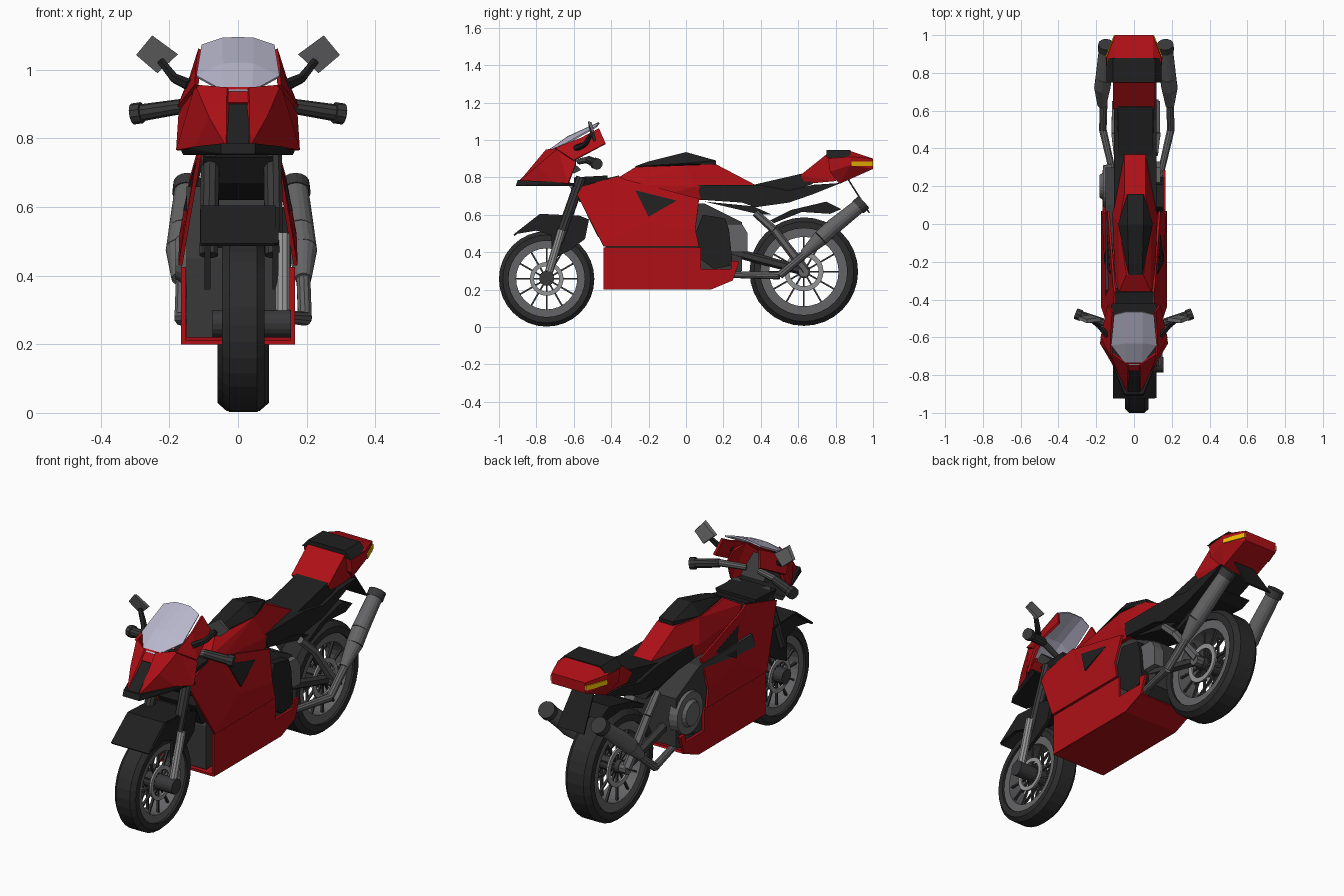
import bpy, bmesh, math
from mathutils import Vector, Matrix


def mat(name, col):
    m = bpy.data.materials.new(name)
    m.diffuse_color = (*col, 1)
    return m


RED = mat("red_paint", (0.42, 0.005, 0.008))
BLACK = mat("black_plastic", (0.014, 0.014, 0.014))
DARK = mat("dark_metal", (0.04, 0.04, 0.042))
TYRE = mat("rubber", (0.025, 0.025, 0.025))
METAL = mat("grey_metal", (0.13, 0.13, 0.135))
LIGHT = mat("light_metal", (0.3, 0.3, 0.3))
GLASS = mat("screen_glass", (0.48, 0.47, 0.6))
AMBER = mat("amber", (0.85, 0.5, 0.0))


def finish(name, bm, m, mirror=False, thick=0, cx=0):
    if mirror:
        geo = bmesh.ops.duplicate(bm, geom=bm.verts[:] + bm.edges[:] + bm.faces[:])["geom"]
        vs = [g for g in geo if isinstance(g, bmesh.types.BMVert)]
        for v in vs:
            v.co.x = 2 * cx - v.co.x
        bmesh.ops.reverse_faces(bm, faces=[g for g in geo if isinstance(g, bmesh.types.BMFace)])
        bmesh.ops.remove_doubles(bm, verts=bm.verts, dist=1e-4)
    bmesh.ops.recalc_face_normals(bm, faces=bm.faces)
    me = bpy.data.meshes.new(name)
    bm.to_mesh(me)
    bm.free()
    me.materials.append(m)
    ob = bpy.data.objects.new(name, me)
    bpy.context.collection.objects.link(ob)
    if thick:
        s = ob.modifiers.new("thickness", "SOLIDIFY")
        s.thickness = thick
        s.offset = 0
    return ob


def hull(name, pts, m, sym=True, mirror=False, cx=0):
    """Convex solid; sym reflects the points first."""
    bm = bmesh.new()
    for x, y, z in pts:
        bm.verts.new((x, y, z))
        if sym:
            bm.verts.new((2 * cx - x, y, z))
    r = bmesh.ops.convex_hull(bm, input=bm.verts)
    junk = [v for v in bm.verts if not v.link_faces]
    bmesh.ops.delete(bm, geom=junk, context="VERTS")
    return finish(name, bm, m, mirror, cx=cx)


def prism(name, yz, x0, x1, m, mirror=False, cx=0):
    bm = bmesh.new()
    f = bm.faces.new([bm.verts.new((x0, y, z)) for y, z in yz])
    r = bmesh.ops.extrude_face_region(bm, geom=[f])
    for v in r["geom"]:
        if isinstance(v, bmesh.types.BMVert):
            v.co.x = x1
    return finish(name, bm, m, mirror, cx=cx)


def shell(name, pts, faces, m, thick=0.012, mirror=True):
    bm = bmesh.new()
    vs = [bm.verts.new(p) for p in pts]
    for f in faces:
        bm.faces.new([vs[i] for i in f])
    return finish(name, bm, m, mirror, thick)


def rod(name, path, m, mirror=False, seg=10, cx=0):
    """Chain of cones along (x, y, z, radius) points."""
    bm = bmesh.new()
    for a, b in zip(path, path[1:]):
        p, q = Vector(a[:3]), Vector(b[:3])
        d = q - p
        M = Matrix.Translation((p + q) / 2) @ d.to_track_quat("Z", "Y").to_matrix().to_4x4()
        bmesh.ops.create_cone(bm, cap_ends=True, segments=seg, radius1=a[3], radius2=b[3],
                              depth=d.length, matrix=M)
    return finish(name, bm, m, mirror, cx=cx)


def lathe(name, prof, c, m, seg=32):
    """Revolve a closed (x, r) loop about the x axis."""
    bm = bmesh.new()
    rings = []
    for i in range(seg):
        a = math.tau * i / seg
        rings.append([bm.verts.new((c[0] + x, c[1] + r * math.cos(a), c[2] + r * math.sin(a))) for x, r in prof])
    n = len(prof)
    for i in range(seg):
        A, B = rings[i], rings[(i + 1) % seg]
        for j in range(n):
            k = (j + 1) % n
            bm.faces.new((A[j], A[k], B[k], B[j]))
    return finish(name, bm, m)


def wheel(name, c, R, w, disc):
    ri = R * 0.8
    lathe(name + "_tyre", [(-w, ri), (-w, R * .92), (-w * .65, R), (w * .65, R), (w, R * .92), (w, ri)], c, TYRE)
    v = w - .012
    lathe(name + "_rim", [(-v, R * .64), (-v, ri + .01), (v, ri + .01), (v, R * .64)], c, METAL)
    for s in (-1, 1):
        x = s * (w - .015)
        lathe(name + "_disc", [(x - .005, disc * .75), (x - .005, disc), (x + .005, disc), (x + .005, disc * .75)], c, LIGHT)
    rod(name + "_hub", [(c[0] - w, c[1], c[2], .035), (c[0] + w, c[1], c[2], .035)], DARK, seg=16)
    bm = bmesh.new()
    for s in (-1, 1):
        for i in range(12):
            M = (Matrix.Translation((c[0] + s * (w - .03), c[1], c[2])) @ Matrix.Rotation(math.tau * i / 12, 4, "X")
                 @ Matrix.Translation((0, 0, R * .36)) @ Matrix.Diagonal((.012, .009, R * .66, 1)))
            bmesh.ops.create_cube(bm, size=1, matrix=M)
    finish(name + "_spokes", bm, DARK)


# Wheels
wheel("front_wheel", (.015, -.745, .257), .255, .062, .09)
wheel("rear_wheel", (.015, .63, .296), .29, .075, .105)

# Single sided fork, axle and front mudguard
rod("front_axle", [(-.075, -.745, .26, .04), (.155, -.745, .26, .04)], DARK, seg=16)
rod("fork_leg", [(.13, -.74, .27, .022), (.13, -.665, .52, .022)], LIGHT)
rod("upper_fork", [(.105, -.68, .46, .028), (.1, -.56, .8, .028)], DARK, True, cx=.01)
shell("front_mudguard_top", [(.05, -.92, .5), (.11, -.92, .49), (.11, -.78, .6), (.11, -.57, .59), (.11, -.52, .57),
      (-.11, -.92, .49), (-.11, -.78, .6), (-.11, -.57, .59), (-.11, -.52, .57)],
      [(1, 2, 6, 5), (2, 3, 7, 6), (3, 4, 8, 7)], BLACK, .01, False)
prism("front_mudguard_side", [(-.92, .495), (-.78, .6), (-.57, .59), (-.52, .57), (-.54, .47), (-.62, .41),
      (-.72, .36), (-.72, .49), (-.8, .515)], .1, .118, BLACK, True, .01)

# Side fairings and belly
shell("side_fairing", [(.115, -.6, .74), (.1, -.36, .805), (.15, -.22, .56), (.168, -.44, .43), (.105, -.33, .79),
      (.135, .07, .685), (.165, .05, .52), (.168, .07, .43)],
      [(0, 1, 2, 3), (4, 5, 6, 2), (2, 6, 7, 3), (1, 4, 2)], RED)
hull("fairing_vent", [(.125, -.27, .73), (.14, -.05, .675), (.16, -.2, .59), (.10, -.27, .73), (.12, -.05, .675),
     (.14, -.2, .59)], BLACK, False, True)
prism("belly_side", [(-.44, .425), (.08, .425), (.08, .31), (.24, .31), (.24, .355), (.285, .35), (.25, .25),
      (.13, .2), (-.44, .2)], .152, .166, RED, True)
shell("belly_pan", [(.16, -.44, .205), (.16, .13, .205), (.16, .25, .255), (0, -.44, .205), (0, .13, .205), (0, .25, .255)],
      [(0, 1, 4, 3), (1, 2, 5, 4)], RED)

# Engine, radiator and frame
prism("engine_block", [(-.43, .22), (.12, .22), (.3, .3), (.3, .56), (.1, .66), (-.35, .66), (-.43, .45)],
      -.15, .11, DARK)
prism("radiator", [(-.47, .48), (-.53, .6), (-.3, .6), (-.3, .48)], -.105, .115, BLACK)
prism("engine_cover", [(.09, .6), (.05, .5), (.08, .36), (.15, .31), (.25, .33), (.23, .52), (.21, .58)],
      .1, .155, BLACK)
prism("gearbox", [(.2, .4), (.33, .4), (.33, .5), (.3, .55), (.2, .55)], .08, .14, METAL)
rod("clutch_cover", [(-.12, .2, .45, .12), (-.165, .2, .45, .11)], METAL, seg=24)
rod("clutch_cap", [(-.16, .2, .45, .075), (-.182, .2, .45, .06)], METAL, seg=20)
prism("left_engine_cover", [(.05, .58), (.05, .36), (.15, .31), (.27, .35), (.25, .58)], -.15, -.12, BLACK)
hull("frame_head", [(.1, -.62, .745), (.1, -.36, .81), (.1, -.34, .77), (.11, -.57, .67), (.11, -.45, .62)], BLACK)

# Fuel tank with black cover
hull("fuel_tank", [(.09, -.36, .8), (.05, -.27, .855), (.09, 0, .865), (.06, .16, .87), (.06, .37, .76),
     (.11, -.3, .76), (.125, .05, .75), (.11, .1, .68), (.11, -.3, .66)], RED, cx=.005)
hull("tank_cover", [(.045, -.27, .86), (.045, -.2, .885), (.05, 0, .935), (.1, 0, .875), (.05, .16, .89),
     (.05, .16, .865), (.04, -.27, .85)], BLACK, cx=.008)

# Seat, subframe and rear mudguard
prism("seat_frame", [(.06, .76), (.38, .76), (.45, .75), (.55, .73), (.68, .76), (.83, .77), (.68, .71), (.55, .665),
      (.37, .64), (.3, .665), (.08, .68)], -.105, .12, BLACK)
hull("seat", [(.1, .36, .76), (.1, .62, .82), (.105, .68, .765), (.1, .52, .71), (.1, .4, .71)], BLACK, cx=.008)
prism("under_seat_strut", [(.1, .67), (.36, .645), (.46, .6), (.4, .6)], -.08, .1, BLACK)
prism("rear_mudguard", [(.45, .57), (.56, .625), (.75, .67), (.83, .63), (.77, .605), (.62, .615), (.47, .555)],
      -.07, .1, BLACK)
shell("plate_holder", [(.06, .86, .8), (.08, .98, .61), (0, .98, .61), (0, .86, .8)], [(0, 1, 2, 3)], BLACK, .008)

# Tail unit
hull("tail_front", [(.11, .61, .81), (.11, .76, .93), (.11, .8, .78), (.1, .64, .765), (.11, .85, .9)], RED)
hull("tail_end", [(.14, .76, .9), (.145, .88, .91), (.1, 1, .9), (.1, 1, .845), (.1, .82, .765), (.15, .88, .865),
     (.14, .77, .83), (.1, .88, .94)], RED)
hull("tail_pad", [(.145, .75, .905), (.11, .75, .945), (.11, .88, .945), (.145, .88, .905)], BLACK)
hull("tail_light", [(.152, .885, .86), (.152, .885, .885), (.106, 1, .885), (.106, 1, .86), (.12, .885, .86),
     (.12, .885, .885), (.08, .998, .885), (.08, .998, .86)], AMBER, False, True)

# Swing arm and exhausts
rod("swing_arm", [(.11, .37, .61, .02), (.12, .47, .52, .022), (.115, .64, .3, .025)], METAL, True, 6, .01)
rod("rear_axle", [(-.1, .63, .296, .03), (.13, .63, .296, .03)], METAL)
rod("lower_arm", [(.09, .25, .4, .025), (.1, .63, .3, .025)], DARK, True, 6, .01)
rod("exhaust_pipe", [(.135, .24, .28, .018), (.195, .5, .275, .021), (.19, .66, .41, .021)], METAL, True, cx=.015)
rod("exhaust_can", [(.19, .63, .39, .024), (.188, .72, .475, .043), (.18, .78, .53, .043), (.167, .935, .655, .038)],
    METAL, True, 16, .01)
rod("exhaust_tip", [(.168, .92, .64, .044), (.165, .95, .667, .044)], DARK, True, 16, .01)

# Nose fairing
shell("nose_fairing", [(.03, -.89, .775), (.03, -.745, .945), (.12, -.68, .955), (.12, -.7, .775), (.175, -.63, .765),
      (.168, -.59, .87), (.125, -.58, .95), (.08, -.79, .86)],
      [(0, 7, 3), (0, 1, 7), (1, 2, 7), (7, 2, 4, 3), (4, 2, 6, 5)], RED)
hull("nose_plate", [(.05, -.91, .755), (.05, -.9, .785), (.14, -.68, .775), (.168, -.6, .77), (.16, -.59, .752)], BLACK)
hull("nose_intake", [(.032, -.905, .77), (.032, -.775, .9), (.025, -.75, .88), (.03, -.85, .76)], BLACK)
shell("nose_bridge", [(.04, -.775, .9), (.04, -.73, .945), (-.04, -.73, .945), (-.04, -.775, .9)],
      [(0, 1, 2, 3)], RED, .012, False)
shell("screen_side", [(.12, -.7, .955), (.118, -.56, 1.01), (.11, -.465, 1.06), (.135, -.43, .98), (.172, -.6, .89)],
      [(0, 1, 4), (1, 2, 3, 4)], RED)

# Windscreen
shell("windscreen", [(.04, -.745, .935), (.045, -.63, 1.015), (.045, -.465, 1.09), (.12, -.64, .98), (.105, -.48, 1.07),
      (0, -.745, .935), (0, -.63, 1.017), (0, -.465, 1.092)],
      [(5, 0, 1, 6), (6, 1, 2, 7), (0, 3, 1), (1, 3, 4, 2)], GLASS, .008)
hull("instrument_panel", [(.06, -.66, .93), (.07, -.56, .84), (.07, -.6, .82), (.06, -.7, .9)], DARK)

# Handlebars and mirrors
rod("handlebar", [(.04, -.57, .885, .016), (.17, -.52, .895, .018)], METAL, True)
rod("grip", [(.165, -.52, .893, .022), (.28, -.485, .875, .025)], DARK, True)
rod("grip_end", [(.28, -.485, .875, .031), (.307, -.475, .871, .031)], DARK, True)
hull("top_clamp", [(.12, -.6, .8), (.12, -.42, .81), (.1, -.42, .76), (.1, -.6, .76)], BLACK)
rod("mirror_stalk", [(.14, -.59, .955, .018), (.185, -.54, .975, .015), (.225, -.51, 1.025, .012)], BLACK, True, 6)
hull("mirror", [(.175 + .0, -.515, 1.045), (.25, -.525, 1.1), (.297, -.505, 1.043), (.235, -.495, .99),
     (.178, -.495, 1.045), (.25, -.505, 1.095), (.292, -.49, 1.043), (.235, -.48, .995)], METAL, False, True)
